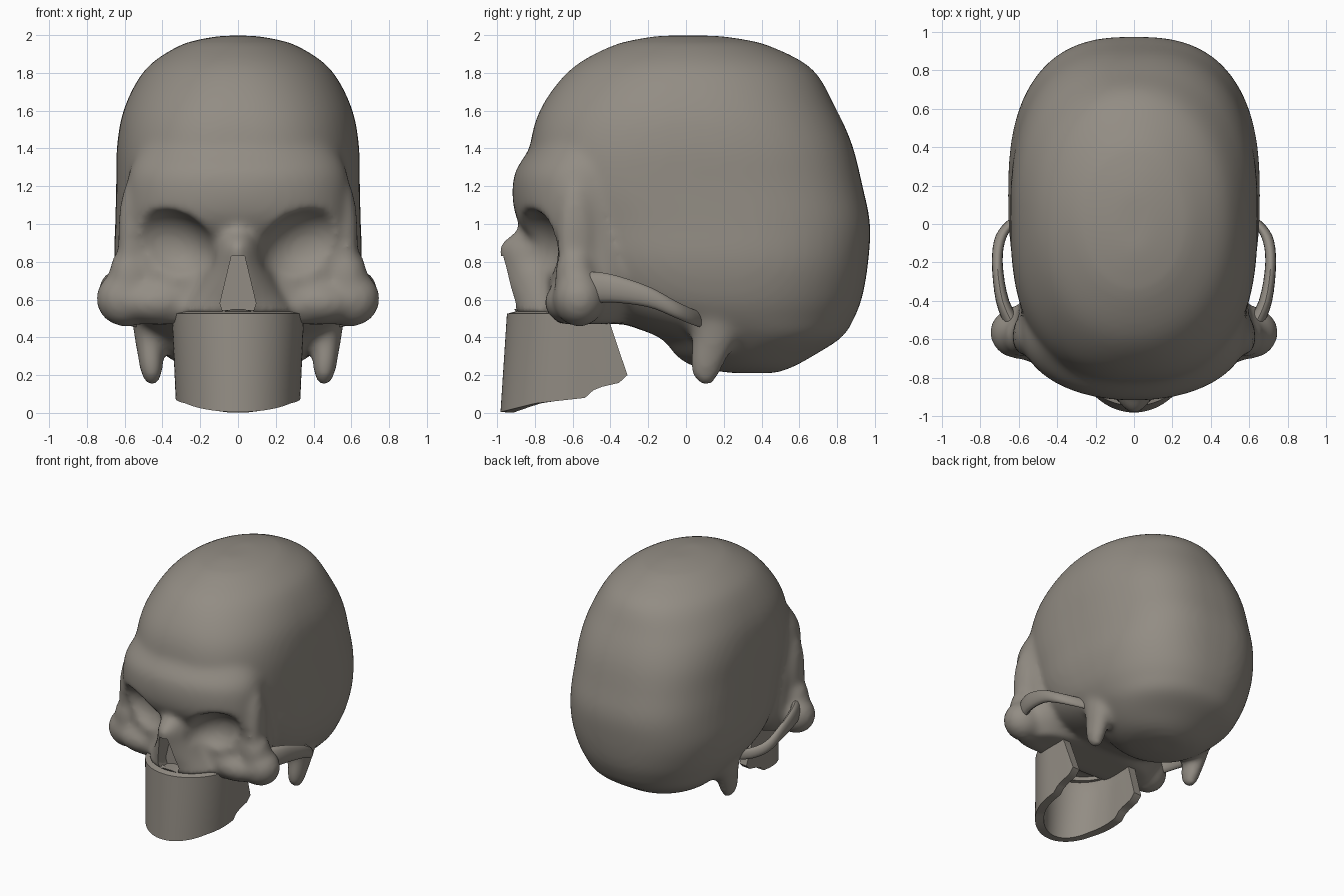
import bpy, bmesh, math
from mathutils import Matrix, Vector

if "Cube" in bpy.data.objects:
    bpy.data.objects.remove(bpy.data.objects["Cube"])

bone = bpy.data.materials.new("bone_grey")
bone.diffuse_color = (0.29, 0.265, 0.23, 1)
bone.use_nodes = True
bone.node_tree.nodes["Principled BSDF"].inputs["Base Color"].default_value = bone.diffuse_color


def spline(rows, steps):
    """Catmull-Rom refinement of rows of numbers."""
    out = []
    for i in range(len(rows) - 1):
        a, b, c, d = (rows[min(max(i + k, 0), len(rows) - 1)] for k in (-1, 0, 1, 2))
        for s in range(steps):
            t = s / steps
            out.append([0.5 * (2 * q + (r - p) * t + (2 * p - 5 * q + 4 * r - u) * t * t
                               + (3 * q - p - 3 * r + u) * t ** 3)
                        for p, q, r, u in zip(a, b, c, d)])
    out.append(list(rows[-1]))
    return out


def loft(bm, rings):
    """Skin closed rings of points and cap both ends."""
    vs = [[bm.verts.new(p) for p in ring] for ring in rings]
    n = len(vs[0])
    for a, b in zip(vs, vs[1:]):
        for i in range(n):
            j = (i + 1) % n
            bm.faces.new((a[i], a[j], b[j], b[i]))
    bm.faces.new(vs[0])
    bm.faces.new(vs[-1])


def stack(bm, rows, cx=0.0, lean=0.0, steps=4, n=56):
    """Horizontal superellipse slices: z, front y, back y, half width, front and back exponent."""
    rings = []
    for z, yf, yb, w, ef, eb in spline(rows, steps):
        ring = []
        for k in range(n):
            a = 2 * math.pi * k / n
            c, s = math.cos(a), math.sin(a)
            e = 2 / (ef if s < 0 else eb)
            ring.append((cx + lean * z + w * math.copysign(abs(c) ** e, c),
                         (yf + yb) / 2 + (yb - yf) / 2 * math.copysign(abs(s) ** e, s), z))
        rings.append(ring)
    loft(bm, rings)


def ellipsoid(bm, loc, radii, tilt=0):
    m = Matrix.Translation(loc) @ Matrix.Rotation(tilt, 4, 'Y') @ Matrix.Diagonal((*radii, 1))
    bmesh.ops.create_uvsphere(bm, u_segments=32, v_segments=20, radius=1, matrix=m)


def finish(bm, name, fix=True):
    if fix:
        bmesh.ops.recalc_face_normals(bm, faces=bm.faces)
    me = bpy.data.meshes.new(name)
    bm.to_mesh(me)
    bm.free()
    me.materials.append(bone)
    ob = bpy.data.objects.new(name, me)
    bpy.context.collection.objects.link(ob)
    return ob


def activate(ob):
    bpy.ops.object.select_all(action='DESELECT')
    ob.select_set(True)
    bpy.context.view_layer.objects.active = ob


def modify(ob, kind, **props):
    activate(ob)
    m = ob.modifiers.new(kind.lower(), kind)
    for k, v in props.items():
        setattr(m, k, v)
    bpy.ops.object.modifier_apply(modifier=m.name)


def smooth(ob, deg=40):
    activate(ob)
    bpy.ops.object.shade_smooth_by_angle(angle=math.radians(deg))


bm = bmesh.new()
# braincase
stack(bm, [(1.997, -.14, .16, .08, 2, 2), (1.98, -.25, .29, .19, 2, 2), (1.94, -.40, .45, .32, 2, 2),
           (1.82, -.61, .67, .49, 2.1, 2.1), (1.62, -.765, .79, .60, 2.3, 2.3),
           (1.42, -.825, .88, .64, 2.5, 2.5), (1.2, -.83, .935, .645, 2.6, 2.65),
           (1.0, -.74, .975, .65, 2.6, 2.65), (.8, -.65, .965, .655, 2.6, 2.55),
           (.62, -.55, .935, .62, 2.5, 2.4), (.5, -.40, .89, .565, 2.3, 2.3),
           (.4, -.14, .825, .49, 2.2, 2.2), (.3, -.05, .67, .38, 2, 2),
           (.24, .06, .56, .26, 2, 2), (.21, .25, .47, .1, 2, 2)])
# brow, then the mid face set back below it
stack(bm, [(1.5, -.77, -.2, .45, 2.1, 2.5), (1.38, -.84, -.2, .53, 2.1, 2.5),
           (1.26, -.91, -.2, .58, 2.1, 2.5), (1.1, -.915, -.2, .595, 2.1, 2.5),
           (.98, -.87, -.2, .6, 2.2, 2.5), (.86, -.76, -.2, .6, 2.7, 2.5),
           (.7, -.735, -.2, .6, 3, 2.5), (.58, -.73, -.25, .58, 3, 2.5), (.47, -.70, -.35, .52, 3, 2.5)])
# nasal bone spreading into the jaw root
stack(bm, [(1.05, -.87, -.5, .05, 2, 2), (.97, -.89, -.5, .1, 2, 2), (.89, -.99, -.5, .125, 1.7, 2),
           (.78, -.975, -.45, .165, 1.7, 2), (.66, -.95, -.4, .225, 1.8, 2),
           (.57, -.915, -.35, .29, 2, 2), (.52, -.92, -.3, .325, 2, 2)])
for s in (1, -1):
    # cheekbone, its inner run and the outer eye rim
    ellipsoid(bm, (s * .595, -.565, .605), (.158, .14, .15))
    ellipsoid(bm, (s * .57, -.585, .72), (.115, .11, .17))
    ellipsoid(bm, (s * .42, -.60, .585), (.22, .15, .12))
    ellipsoid(bm, (s * .58, -.585, .92), (.055, .1, .3))
    # bony knob behind the ear
    stack(bm, [(.52, 0, .28, .09, 2, 2), (.4, .03, .27, .08, 2, 2), (.27, .02, .21, .066, 2, 2),
               (.2, .03, .175, .055, 2, 2), (.14, .08, .14, .025, 2, 2)], cx=s * .445, lean=s * .06, n=28)
skull = finish(bm, "skull")
modify(skull, 'REMESH', mode='VOXEL', voxel_size=.022)

# eye sockets
bm = bmesh.new()
for s in (1, -1):
    ellipsoid(bm, (s * .36, -.86, .88), (.255, .215, .19), -s * math.radians(24))
cutter = finish(bm, "socket_cutter")
modify(skull, 'BOOLEAN', operation='DIFFERENCE', solver='EXACT', object=cutter)
bpy.data.objects.remove(cutter)
modify(skull, 'REMESH', mode='VOXEL', voxel_size=.02, use_smooth_shade=True)
modify(skull, 'SMOOTH', factor=.5, iterations=14)

# nose opening
bm = bmesh.new()
half = [(.035, .83), (.095, .58), (.08, .535), (.03, .55)]
outline = half + [(-x, z) for x, z in reversed(half)]
loft(bm, [[(x, y, z) for x, z in outline] for y in (-1.1, -.8)])
cutter = finish(bm, "nose_cutter")
modify(skull, 'BOOLEAN', operation='DIFFERENCE', solver='EXACT', object=cutter)
bpy.data.objects.remove(cutter)
smooth(skull)

# thin cheek arches
for s, label in ((1, "right"), (-1, "left")):
    bm = bmesh.new()
    path = [(.62, -.54, .66, .05, .09), (.685, -.40, .66, .035, .075), (.712, -.2, .615, .028, .055),
            (.69, -.06, .55, .03, .045), (.61, .03, .51, .035, .042), (.5, .09, .49, .04, .04)]
    loft(bm, [[(s * (x + rx * math.cos(a)), y, z + rz * math.sin(a))
               for a in (2 * math.pi * k / 16 for k in range(16))]
              for x, y, z, rx, rz in spline(path, 4)])
    smooth(finish(bm, "cheek_arch_" + label))

# upper jaw: a U shaped wall, open at the back and below
hem = [(-.98, .005), (-.8, .05), (-.53, .08), (-.48, .13), (-.35, .16), (-.31, .2)]


def hem_height(y):
    for (a, za), (b, zb) in zip(hem, hem[1:]):
        if y <= b:
            return za + (zb - za) * max(0, (y - a) / (b - a))
    return hem[-1][1]


def jaw_row(front, back, width, n=20, m=6):
    mid = -.58
    arc = [(width * math.sin(a), mid + (front - mid) * math.cos(a))
           for a in (math.pi / 2 * k / n for k in range(n + 1))]
    arc += [(width, mid + (back - mid) * k / m) for k in range(1, m + 1)]
    return [(-x, y) for x, y in reversed(arc[1:])] + arc


bm = bmesh.new()
top, low = jaw_row(-.948, -.42, .35), jaw_row(-.982, -.31, .33)
rows = [[bm.verts.new((x, y, .545)) for x, y in jaw_row(-.87, -.42, .29)]]
for k in range(7):
    rows.append([bm.verts.new(Vector((a[0], a[1], .525)).lerp(
        Vector((b[0], b[1], hem_height(b[1]))), k / 6)) for a, b in zip(top, low)])
for a, b in zip(rows, rows[1:]):
    for i in range(len(a) - 1):
        bm.faces.new((a[i], b[i], b[i + 1], a[i + 1]))
jaw = finish(bm, "upper_jaw", fix=False)
modify(jaw, 'SOLIDIFY', thickness=.065, offset=-1)
smooth(jaw)
